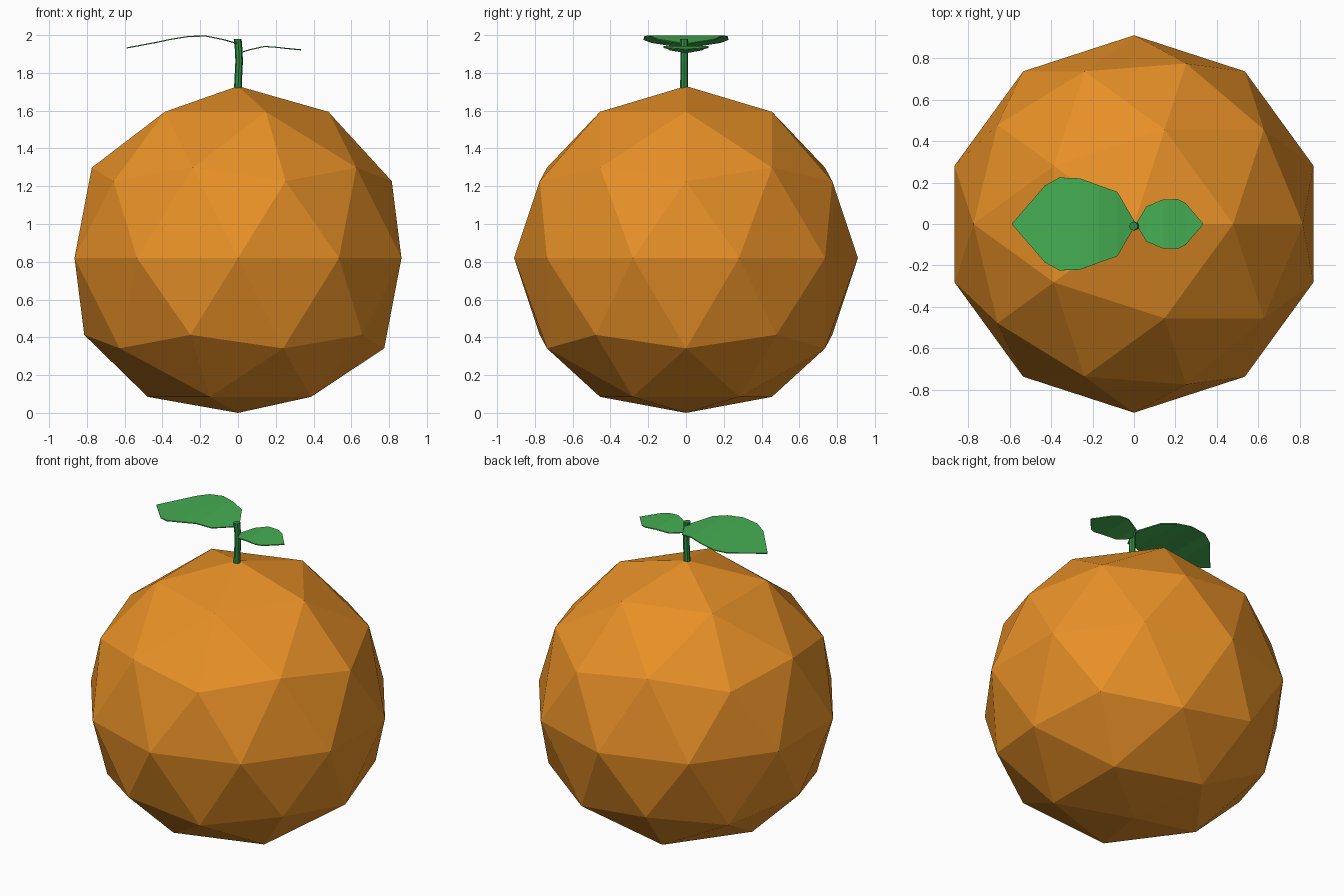
import bpy
import bmesh
from math import cos, sin, tau

if "Cube" in bpy.data.objects:
    bpy.data.objects.remove(bpy.data.objects["Cube"])


def material(name, rgb):
    mat = bpy.data.materials.new(name)
    mat.use_nodes = True
    mat.diffuse_color = (*rgb, 1)
    mat.node_tree.nodes["Principled BSDF"].inputs["Base Color"].default_value = (*rgb, 1)
    return mat


def finish(bm, name, mat):
    bmesh.ops.recalc_face_normals(bm, faces=bm.faces)
    mesh = bpy.data.meshes.new(name)
    bm.to_mesh(mesh)
    bm.free()
    mesh.materials.append(mat)
    obj = bpy.data.objects.new(name, mesh)
    bpy.context.collection.objects.link(obj)
    return obj


ORANGE = material("orange peel", (0.80, 0.28, 0.02))
LEAF = material("leaf green", (0.06, 0.42, 0.085))
STEM = material("stem green", (0.03, 0.27, 0.06))

# Fruit: faceted ball with a flattened underside
RADIUS, CENTRE = 0.91, 0.82
bm = bmesh.new()
bmesh.ops.create_icosphere(bm, subdivisions=2, radius=RADIUS)
for v in bm.verts:
    v.co.z += CENTRE
    if v.co.z < -0.05:
        v.co.z = 0
    elif v.co.z < 0.1:
        v.co.z = 0.085
finish(bm, "fruit", ORANGE)

# Stem: slightly bent tube, given as (x, z, radius) rings
SIDES = 8
bm = bmesh.new()
rings = []
for x, z, r in [(0, 1.70, 0.022), (0.002, 1.78, 0.02), (0.006, 1.86, 0.02),
                (0.004, 1.92, 0.02), (-0.002, 1.98, 0.021)]:
    rings.append([bm.verts.new((x + r * cos(tau * i / SIDES), -0.01 + r * sin(tau * i / SIDES), z))
                  for i in range(SIDES)])
for low, high in zip(rings, rings[1:]):
    for i in range(SIDES):
        j = (i + 1) % SIDES
        bm.faces.new((low[i], low[j], high[j], high[i]))
bm.faces.new(rings[0][::-1])
bm.faces.new(rings[-1])
finish(bm, "stem", STEM)


# Leaves: arched blades from (x, half width, z) stations, pointed at both ends
def leaf(name, stations):
    bm = bmesh.new()
    rows = []
    for x, w, z in stations:
        ys = (-w, w) if w else (0,)
        rows.append([bm.verts.new((x, y, z)) for y in ys])
    for a, b in zip(rows, rows[1:]):
        bm.faces.new(a + b[::-1])
    obj = finish(bm, name, LEAF)
    if obj.data.polygons[0].normal.z < 0:
        obj.data.flip_normals()
    solid = obj.modifiers.new("thickness", "SOLIDIFY")
    solid.thickness = 0.006
    solid.offset = -1


leaf("large_leaf", [(0.01, 0, 1.955), (-0.08, 0.155, 1.98), (-0.17, 0.187, 1.998),
                    (-0.26, 0.22, 1.996), (-0.36, 0.224, 1.98), (-0.43, 0.185, 1.965),
                    (-0.59, 0, 1.935)])
leaf("small_leaf", [(0.01, 0, 1.91), (0.06, 0.085, 1.925), (0.14, 0.118, 1.943),
                    (0.21, 0.12, 1.938), (0.25, 0.1, 1.933), (0.335, 0, 1.925)])
